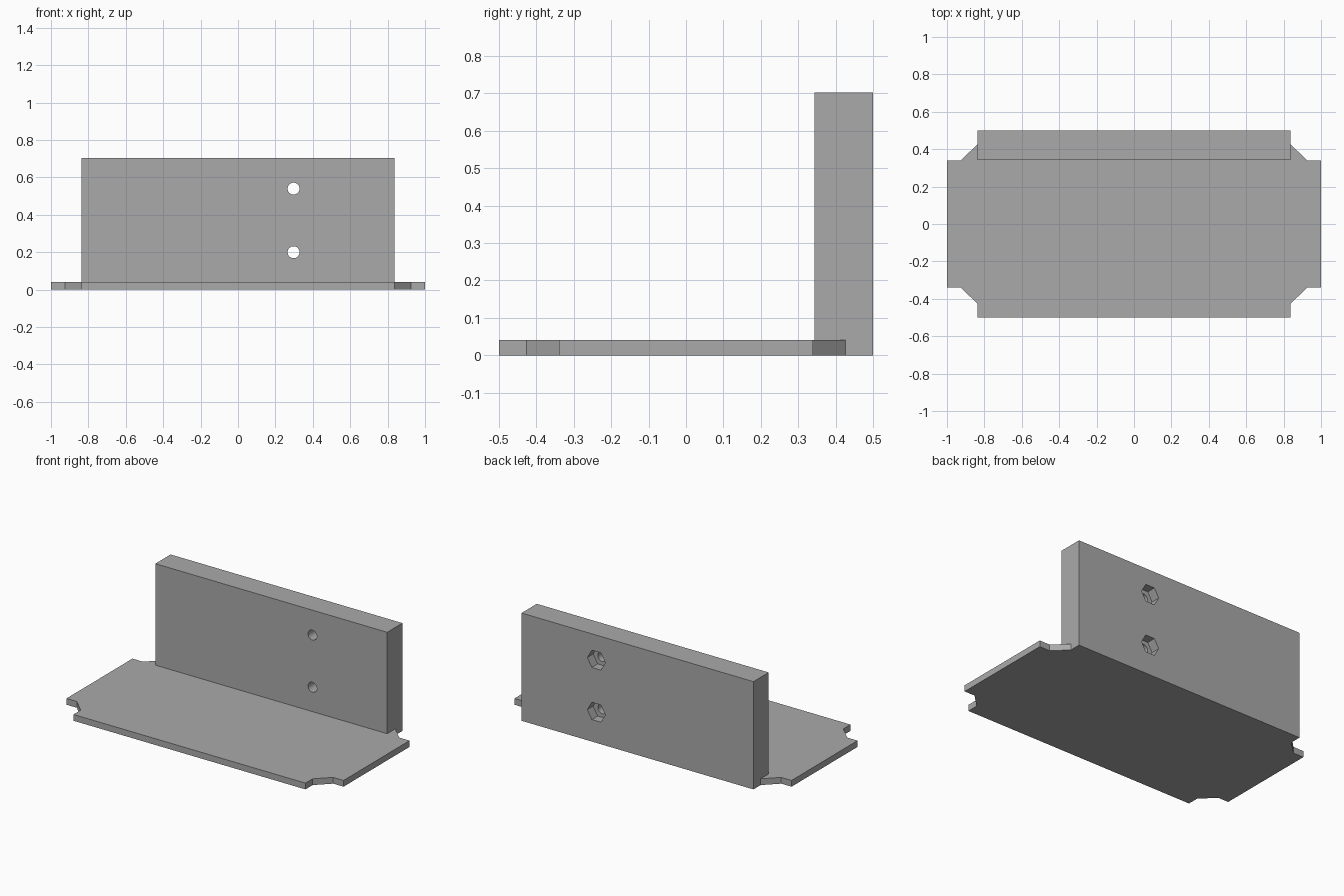
import bpy, bmesh
from math import radians

default = bpy.data.objects.get("Cube")
if default:
    bpy.data.objects.remove(default, do_unlink=True)

HALF_X, HALF_Y = 1.0, 0.5
WALL_X, WALL_FRONT, WALL_TOP = 0.837, 0.343, 0.703
PLATE_TOP = 0.041
BOLT_X, BOLT_HEIGHTS = 0.297, (0.2, 0.54)
HOLE_R, NUT_R, NUT_DEPTH = 0.032, 0.065, 0.06

grey = bpy.data.materials.new("plain grey")
grey.use_nodes = True
colour = (0.4, 0.4, 0.4, 1)
grey.diffuse_color = colour
grey.node_tree.nodes["Principled BSDF"].inputs["Base Color"].default_value = colour


def prism(name, outline, bottom, top):
    """Extrude a flat outline upwards into a solid."""
    bm = bmesh.new()
    base = bm.faces.new([bm.verts.new((x, y, bottom)) for x, y in outline])
    grown = bmesh.ops.extrude_face_region(bm, geom=[base])["geom"]
    bmesh.ops.translate(bm, vec=(0, 0, top - bottom),
                        verts=[v for v in grown if isinstance(v, bmesh.types.BMVert)])
    bmesh.ops.recalc_face_normals(bm, faces=bm.faces)
    mesh = bpy.data.meshes.new(name)
    bm.to_mesh(mesh)
    bm.free()
    mesh.materials.append(grey)
    obj = bpy.data.objects.new(name, mesh)
    bpy.context.collection.objects.link(obj)
    return obj


def drill(target, sides, radius, z, y_from, y_to):
    """Cut a round or six-sided recess along y."""
    bpy.ops.mesh.primitive_cylinder_add(
        vertices=sides, radius=radius, depth=y_to - y_from,
        location=(BOLT_X, (y_from + y_to) / 2, z), rotation=(radians(90), 0, 0))
    cutter = bpy.context.object
    cutter.hide_render = True
    # Turn the profile so its corners point left and right
    cutter.rotation_euler = (radians(90), radians(30), 0)
    cutter.data.materials.append(grey)
    cut = target.modifiers.new("recess", "BOOLEAN")
    cut.operation = "DIFFERENCE"
    cut.solver = "EXACT"
    cut.object = cutter
    bpy.ops.object.select_all(action="DESELECT")
    target.select_set(True)
    bpy.context.view_layer.objects.active = target
    bpy.ops.object.modifier_apply(modifier=cut.name)
    bpy.data.objects.remove(cutter, do_unlink=True)


# Base plate with a stepped notch at each corner
corner = [(HALF_X, 0.34), (0.925, 0.34), (WALL_X, 0.427), (WALL_X, HALF_Y)]
outline = []
for sx, sy in ((1, 1), (-1, 1), (-1, -1), (1, -1)):
    points = corner if sx * sy > 0 else corner[::-1]
    outline += [(sx * x, sy * y) for x, y in points]
prism("base_plate", outline, 0, PLATE_TOP)

# Upright wall along the back edge
wall = prism("back_wall", [(-WALL_X, WALL_FRONT), (WALL_X, WALL_FRONT),
                           (WALL_X, HALF_Y), (-WALL_X, HALF_Y)], PLATE_TOP, WALL_TOP)

# Bolt holes with six-sided nut pockets on the rear
for z in BOLT_HEIGHTS:
    drill(wall, 32, HOLE_R, z, WALL_FRONT - 0.1, HALF_Y + 0.1)
    drill(wall, 6, NUT_R, z, HALF_Y - NUT_DEPTH, HALF_Y + 0.1)
bpy.ops.object.shade_smooth_by_angle(angle=radians(30))
